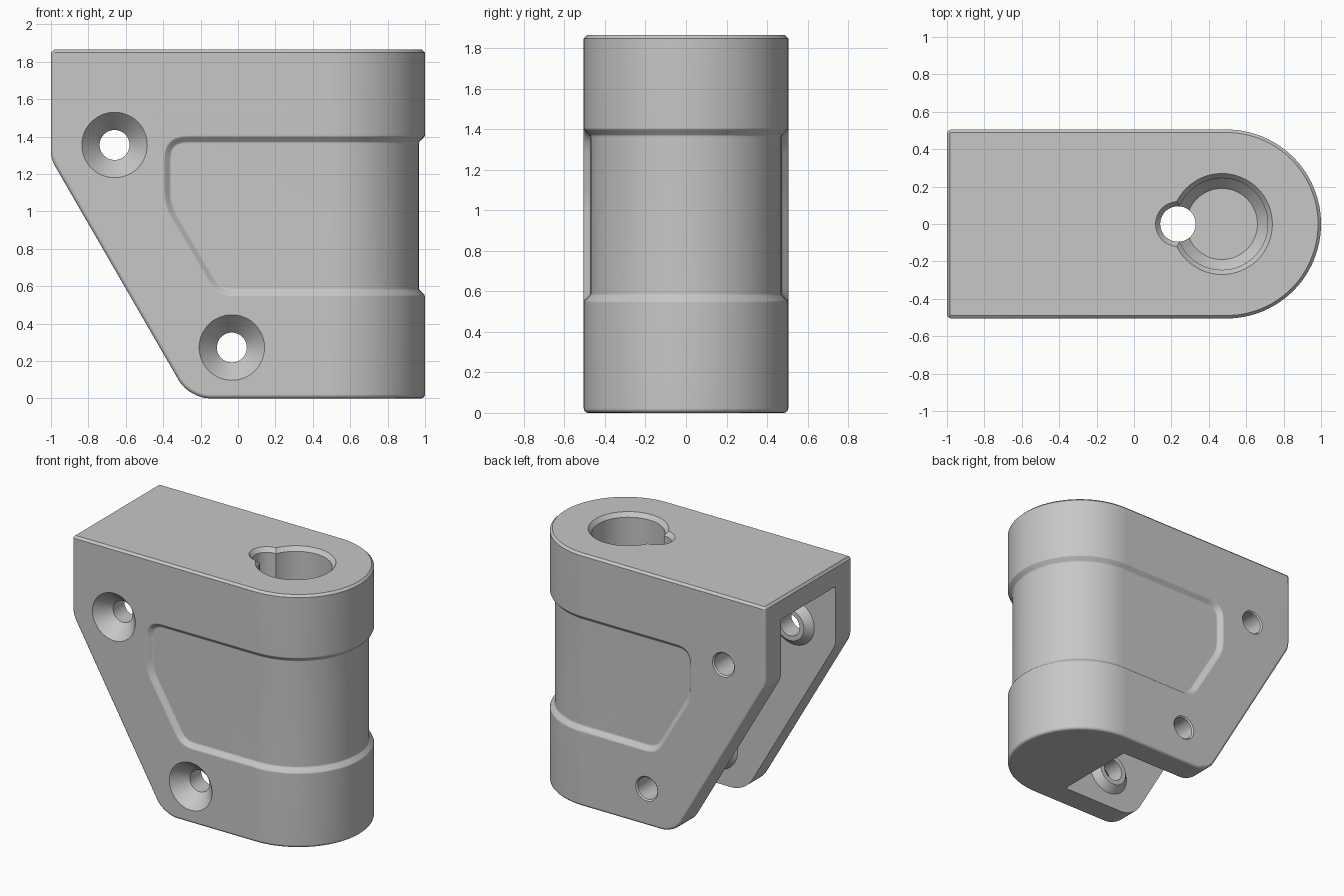
import bpy, bmesh, math
from mathutils import Vector

if "Cube" in bpy.data.objects:
    bpy.data.objects.remove(bpy.data.objects["Cube"])

HEIGHT, HALF, ARC_X, ARC_STEPS = 1.865, 0.505, 0.495, 48
SLOT = 0.318

grey = bpy.data.materials.new("plain_grey")
grey.use_nodes = True
grey.diffuse_color = (0.57, 0.57, 0.57, 1)
grey.node_tree.nodes["Principled BSDF"].inputs["Base Color"].default_value = grey.diffuse_color


def finish(bm, name):
    bmesh.ops.recalc_face_normals(bm, faces=bm.faces)
    mesh = bpy.data.meshes.new(name)
    bm.to_mesh(mesh)
    bm.free()
    mesh.materials.append(grey)
    obj = bpy.data.objects.new(name, mesh)
    bpy.context.collection.objects.link(obj)
    return obj


def loft(name, rings):
    """Closed solid through rings of equal point count."""
    bm = bmesh.new()
    loops = [[bm.verts.new(p) for p in ring] for ring in rings]
    count = len(loops[0])
    for a, b in zip(loops, loops[1:]):
        for i in range(count):
            j = (i + 1) % count
            bm.faces.new((a[i], a[j], b[j], b[i]))
    bm.faces.new(loops[0])
    bm.faces.new(loops[-1])
    return finish(bm, name)


def lathe(name, profile, place, steps=48):
    """Round solid from (radius, height) pairs; place maps (u, v, height)."""
    turns = [math.tau * i / steps for i in range(steps)]
    return loft(name, [[place(r * math.cos(t), r * math.sin(t), h) for t in turns]
                       for r, h in profile])


def rounded(corners, steps=8):
    """Polygon whose (x, z, trim) corners are rounded by their trim length."""
    out = []
    for i, (x, z, trim) in enumerate(corners):
        p = Vector((x, z))
        if not trim:
            out.append(p)
            continue
        a = Vector(corners[i - 1][:2])
        b = Vector(corners[(i + 1) % len(corners)][:2])
        a = p + (a - p).normalized() * trim
        b = p + (b - p).normalized() * trim
        for k in range(steps + 1):
            t = k / steps
            out.append(a * (1 - t) ** 2 + p * 2 * t * (1 - t) + b * t * t)
    return out


def inset(points, d):
    """Move a counter-clockwise outline inwards by d."""
    out = []
    for i, p in enumerate(points):
        e1 = (p - points[i - 1]).normalized()
        e2 = (points[(i + 1) % len(points)] - p).normalized()
        n1, n2 = Vector((-e1.y, e1.x)), Vector((-e2.y, e2.x))
        out.append(p + (n1 + n2) * d / (1 + n1.dot(n2)))
    return out


def combine(target, tool, operation="DIFFERENCE"):
    mod = target.modifiers.new("combine", "BOOLEAN")
    mod.operation, mod.object, mod.solver = operation, tool, "EXACT"
    bpy.context.view_layer.objects.active = target
    bpy.ops.object.modifier_apply(modifier=mod.name)
    bpy.data.objects.remove(tool)


# Body: round-ended block with its lower corner sliced off
bm = bmesh.new()
outline = [(-1, HALF), (-1, -HALF)]
arc = [math.pi * (i / ARC_STEPS - 0.5) for i in range(ARC_STEPS + 1)]
outline += [(ARC_X + HALF * math.cos(t), HALF * math.sin(t)) for t in arc]
base = bm.faces.new([bm.verts.new((x, y, 0)) for x, y in outline])
top = bmesh.ops.extrude_face_region(bm, geom=[base])["geom"]
bmesh.ops.translate(bm, vec=(0, 0, HEIGHT), verts=[v for v in top if isinstance(v, bmesh.types.BMVert)])
bmesh.ops.recalc_face_normals(bm, faces=bm.faces)
bmesh.ops.bisect_plane(bm, geom=bm.verts[:] + bm.edges[:] + bm.faces[:], dist=1e-5,
                       plane_co=(-1, 0, 1.28), plane_no=(-math.sqrt(3), 0, -1), clear_outer=True)
bmesh.ops.holes_fill(bm, edges=[e for e in bm.edges if e.is_boundary])
bmesh.ops.recalc_face_normals(bm, faces=bm.faces)


def bevel(rule, size, steps):
    edges = [e for e in bm.edges if len(e.link_faces) == 2 and rule(e)]
    bmesh.ops.bevel(bm, geom=edges, offset=size, offset_type="OFFSET", segments=steps,
                    profile=0.5, affect="EDGES")


def mid(e):
    return (e.verts[0].co + e.verts[1].co) / 2


def crosswise(e):
    return abs(e.verts[0].co.y - e.verts[1].co.y) > 0.9


def sharp(e):
    return e.calc_face_angle(0) > 0.6


bevel(lambda e: crosswise(e) and mid(e).z < 0.01 and mid(e).x < 0, 0.11, 8)
bevel(lambda e: crosswise(e) and abs(mid(e).z - 1.28) < 0.02, 0.04, 4)
bevel(lambda e: sharp(e) and mid(e).z > HEIGHT - 0.01, 0.016, 1)
bevel(lambda e: sharp(e) and mid(e).z < HEIGHT - 0.03, 0.022, 3)
body = finish(bm, "bracket_body")

# Open slot between the two cheeks, stepped below the bore
slot = [(-1.2, 1.71), (0.1, 1.71), (0.1, 1.48), (0.36, 1.48), (0.36, -0.2), (-1.2, -0.2)]
combine(body, loft("slot_cutter", [[(x, y, z) for x, z in slot] for y in (-SLOT, SLOT)]))

# Screw holes: countersunk in front, raised boss inside, small chamfer at the back
for cx, cz in ((-0.66, 1.355), (-0.033, 0.272)):
    def place(u, v, h):
        return (cx + u, h, cz + v)
    combine(body, lathe("boss", [(0.165, -0.4), (0.165, -SLOT), (0.115, 0.05 - SLOT)], place), "UNION")
    combine(body, lathe("screw_cutter", [(0.19, -0.52), (0.175, -HALF), (0.08, -0.4), (0.08, 0.495),
                                         (0.09, HALF), (0.105, 0.52)], place))


# Keyhole opening in the top: blind bore plus small through hole
def upright(cx):
    return lambda u, v, h: (cx + u, v, h)


combine(body, lathe("bore_cutter", [(0.19, 1.56), (0.245, 1.62), (0.245, 1.835), (0.27, HEIGHT),
                                    (0.3, 1.9)], upright(0.47), 64))
combine(body, lathe("pin_cutter", [(0.095, 1.3), (0.095, 1.835), (0.12, HEIGHT), (0.15, 1.9)],
                    upright(0.235)))

# Recessed waist: flat panel on each cheek joined by a band round the end
LOW, HIGH = 0.545, 1.407
layers = [(-0.05, -0.02), (0, 0), (0.011, 0.005), (0.032, 0.027), (0.044, 0.033)]
panel = rounded([(-0.4, HIGH, 0.13), (-0.4, 1.03, 0.08), (-0.115, LOW, 0.09),
                 (0.6, LOW, 0), (0.6, HIGH, 0)])
for side in (-1, 1):
    combine(body, loft("panel_cutter", [[(p.x, side * (HALF - depth), p.y) for p in inset(panel, d)]
                                        for d, depth in layers]))
section = [(HALF - depth, LOW + d) for d, depth in layers]
section += [(HALF - depth, HIGH - d) for d, depth in reversed(layers)]
combine(body, loft("band_cutter", [[(ARC_X + r * math.cos(t), r * math.sin(t), z) for r, z in section]
                                   for t in arc]))

# Smooth shading with crisp edges
bpy.ops.object.select_all(action="DESELECT")
body.select_set(True)
bpy.context.view_layer.objects.active = body
bpy.ops.object.shade_smooth_by_angle(angle=math.radians(35))
weighted = body.modifiers.new("even_normals", "WEIGHTED_NORMAL")
weighted.keep_sharp = True
